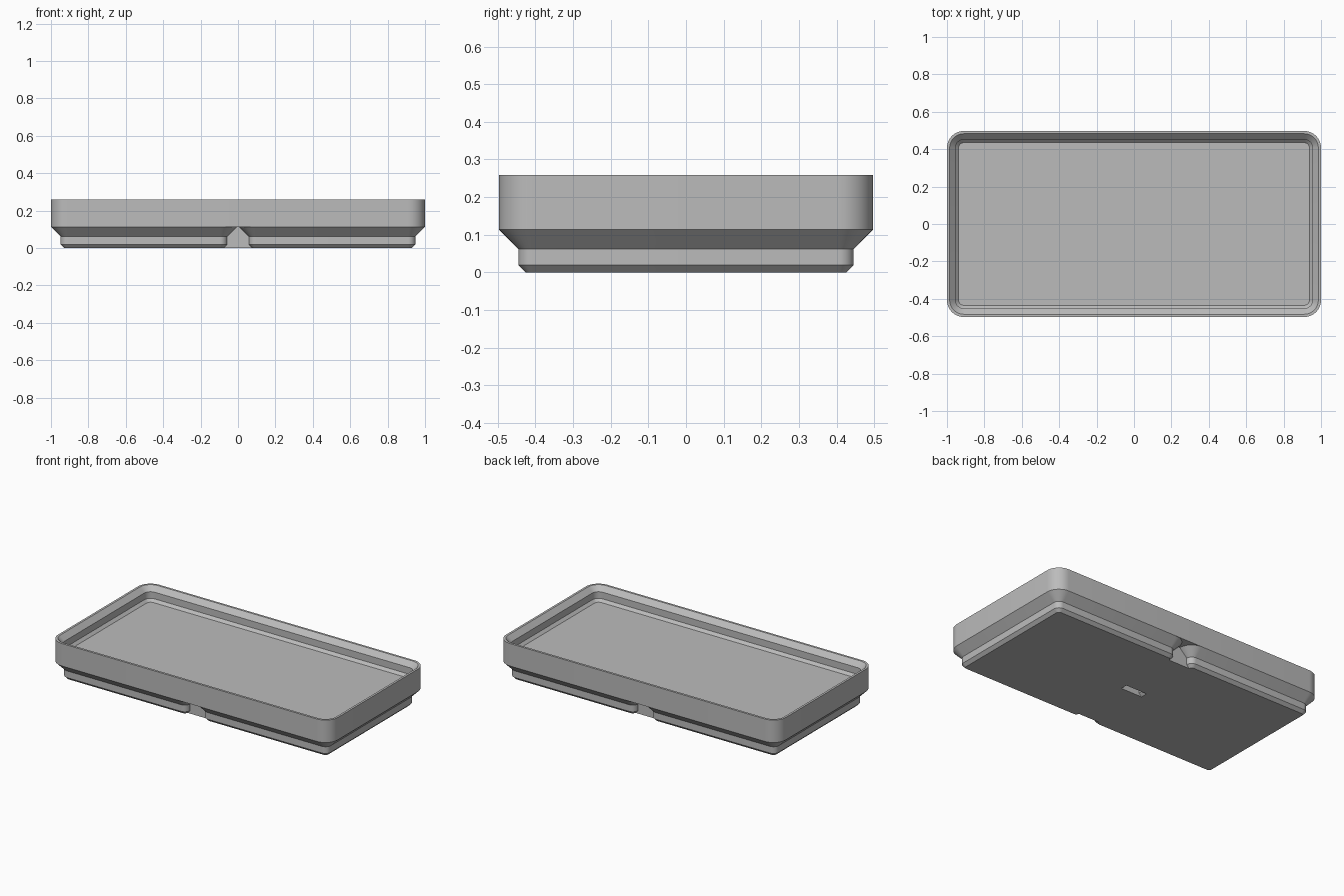
import bpy, bmesh, math

if "Cube" in bpy.data.objects:
    bpy.data.objects.remove(bpy.data.objects["Cube"])

MM = 2 / 83.5            # modular tray dimensions are in millimetres
CELL, RADIUS = 42, 3.75
HALF = 20.75             # half size of one cell

grey = bpy.data.materials.new("light grey plastic")
grey.use_nodes = True
colour = (0.5, 0.5, 0.5, 1)
grey.diffuse_color = colour
grey.node_tree.nodes["Principled BSDF"].inputs["Base Color"].default_value = colour


def rounded_loop(bm, hx, hy, inset, z, cx=0, steps=10):
    """Rounded rectangle of vertices, drawn in from its outer size."""
    r = RADIUS - inset
    verts = []
    for corner, (sx, sy) in enumerate(((1, 1), (-1, 1), (-1, -1), (1, -1))):
        for i in range(steps + 1):
            a = math.pi / 2 * (corner + i / steps)
            x = cx + sx * (hx - RADIUS) + r * math.cos(a)
            y = sy * (hy - RADIUS) + r * math.sin(a)
            verts.append(bm.verts.new((x * MM, y * MM, z * MM)))
    return verts


def finish(name, bm):
    bmesh.ops.recalc_face_normals(bm, faces=bm.faces)
    mesh = bpy.data.meshes.new(name)
    bm.to_mesh(mesh)
    bm.free()
    mesh.materials.append(grey)
    ob = bpy.data.objects.new(name, mesh)
    bpy.context.collection.objects.link(ob)
    bpy.ops.object.select_all(action="DESELECT")
    ob.select_set(True)
    bpy.context.view_layer.objects.active = ob
    bpy.ops.object.shade_smooth_by_angle(angle=math.radians(25))


def loft(name, hx, hy, profile, cx=0):
    """Closed solid through (inset, height) steps."""
    bm = bmesh.new()
    loops = [rounded_loop(bm, hx, hy, inset, z, cx) for inset, z in profile]
    n = len(loops[0])
    for a, b in zip(loops, loops[1:]):
        for i in range(n):
            j = (i + 1) % n
            bm.faces.new((a[i], a[j], b[j], b[i]))
    bm.faces.new(loops[0])
    bm.faces.new(loops[-1])
    finish(name, bm)


def box(name, x0, x1, y0, y1, z0, z1):
    bm = bmesh.new()
    bmesh.ops.create_cube(bm, size=1)
    for v in bm.verts:
        v.co.x = (x1 if v.co.x > 0 else x0) * MM
        v.co.y = (y1 if v.co.y > 0 else y0) * MM
        v.co.z = (z1 if v.co.z > 0 else z0) * MM
    finish(name, bm)


# Tray: outer wall, rim, stepped stacking lip, floor
loft("tray", HALF + CELL / 2, HALF,
     [(0, 4.75), (0, 10.8), (0.6, 10.8), (1.9, 9.5), (1.9, 7.7), (2.6, 7)])

# Two stepped feet, and the bridges that join them
foot_profile = [(2.95, 0), (2.15, 0.8), (2.15, 2.6), (0, 4.75)]
gap = CELL / 2 - HALF + 2.95
for side, s in (("right", -1), ("left", 1)):
    loft(side + "_foot", HALF, HALF, foot_profile, s * CELL / 2)
for end, s in (("front", -1), ("back", 1)):
    y0, y1 = sorted((s * 0.95, s * (HALF - RADIUS)))
    box(end + "_foot_bridge", -gap, gap, y0, y1, 0, 4.9)
